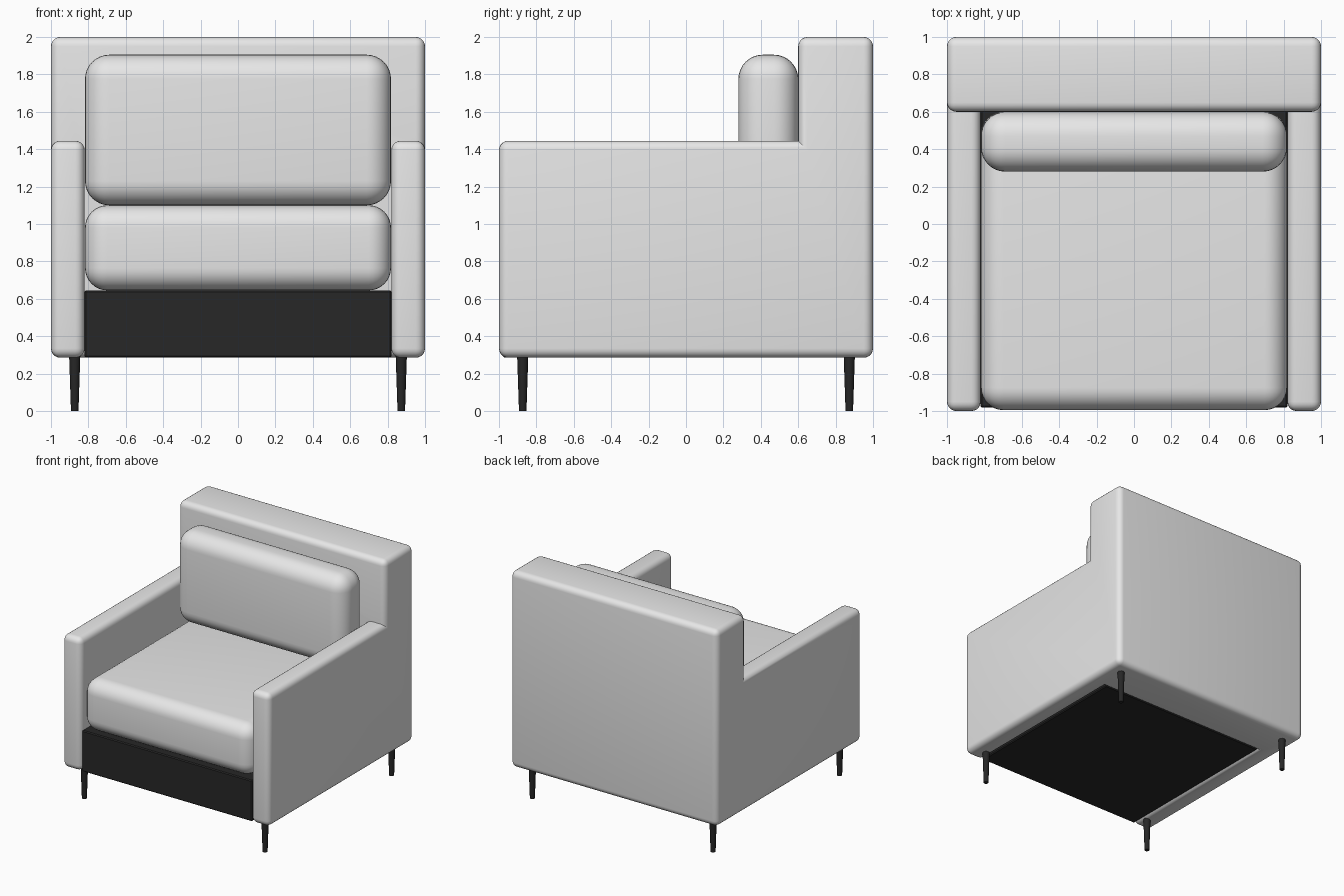
import bpy, bmesh, math
from mathutils import Vector

cube = bpy.data.objects.get("Cube")
if cube:
    bpy.data.objects.remove(cube, do_unlink=True)


def material(name, value):
    m = bpy.data.materials.new(name)
    m.use_nodes = True
    col = (value, value, value, 1)
    m.diffuse_color = col
    bsdf = next(n for n in m.node_tree.nodes if n.type == 'BSDF_PRINCIPLED')
    bsdf.inputs["Base Color"].default_value = col
    return m


FABRIC = material("light_grey_fabric", 0.8)
BLACK = material("black_frame", 0.02)


def finish(name, bm, mat, angle=35):
    bmesh.ops.recalc_face_normals(bm, faces=bm.faces)
    me = bpy.data.meshes.new(name)
    bm.to_mesh(me)
    bm.free()
    me.materials.append(mat)
    ob = bpy.data.objects.new(name, me)
    bpy.context.collection.objects.link(ob)
    bpy.ops.object.select_all(action='DESELECT')
    ob.select_set(True)
    bpy.context.view_layer.objects.active = ob
    bpy.ops.object.shade_smooth_by_angle(angle=math.radians(angle))
    return ob


def rounded_box(name, lo, hi, radius, segments, mat):
    bm = bmesh.new()
    bmesh.ops.create_cube(bm, size=1)
    for v in bm.verts:
        v.co = Vector([lo[i] if v.co[i] < 0 else hi[i] for i in range(3)])
    bmesh.ops.bevel(bm, geom=bm.edges[:], offset=radius, segments=segments,
                    profile=0.5, affect='EDGES', clamp_overlap=True)
    return finish(name, bm, mat)


# Upholstered shell: back and both arms as one solid, made from filled cells
xs, ys, zs = (-1, -0.82, 0.82, 1), (-1, 0.6, 1), (0.285, 1.445, 2)
filled = {(i, 1, k) for i in range(3) for k in range(2)} | {(0, 0, 0), (2, 0, 0)}
bm = bmesh.new()
for cell in filled:
    for axis in range(3):
        for side in (0, 1):
            nb = list(cell)
            nb[axis] += 2 * side - 1
            if tuple(nb) in filled:
                continue
            a, b = [n for n in range(3) if n != axis]
            corners = []
            for da, db in ((0, 0), (1, 0), (1, 1), (0, 1)):
                c = list(cell)
                c[axis] += side
                c[a] += da
                c[b] += db
                corners.append(bm.verts.new((xs[c[0]], ys[c[1]], zs[c[2]])))
            bm.faces.new(corners)
bmesh.ops.remove_doubles(bm, verts=bm.verts[:], dist=0.001)
bmesh.ops.recalc_face_normals(bm, faces=bm.faces)
bmesh.ops.dissolve_limit(bm, angle_limit=0.02, verts=bm.verts[:], edges=bm.edges[:])
# Round only the outward edges so the arm-to-back seams stay crisp
convex = [e for e in bm.edges if e.is_convex and e.calc_face_angle(0) > 0.5]
bmesh.ops.bevel(bm, geom=convex, offset=0.05, segments=5, profile=0.5,
                affect='EDGES', clamp_overlap=True)
finish("back_and_arms", bm, FABRIC)

# Black base between the arms
rounded_box("seat_base", (-0.822, -0.98, 0.287), (0.822, 0.62, 0.645), 0.008, 1, BLACK)

# Cushions
rounded_box("seat_cushion", (-0.818, -0.995, 0.645), (0.818, 0.6, 1.1), 0.12, 8, FABRIC)
rounded_box("back_cushion", (-0.818, 0.28, 1.1), (0.818, 0.6, 1.905), 0.13, 8, FABRIC)

# Tapered legs
for x, sx in ((-0.873, "right"), (0.873, "left")):
    for y, sy in ((-0.873, "front"), (0.873, "back")):
        bm = bmesh.new()
        bmesh.ops.create_cone(bm, cap_ends=True, segments=20, radius1=0.02,
                              radius2=0.03, depth=0.3)
        bmesh.ops.translate(bm, verts=bm.verts, vec=(x, y, 0.15))
        finish(f"{sy}_{sx}_leg", bm, BLACK)
